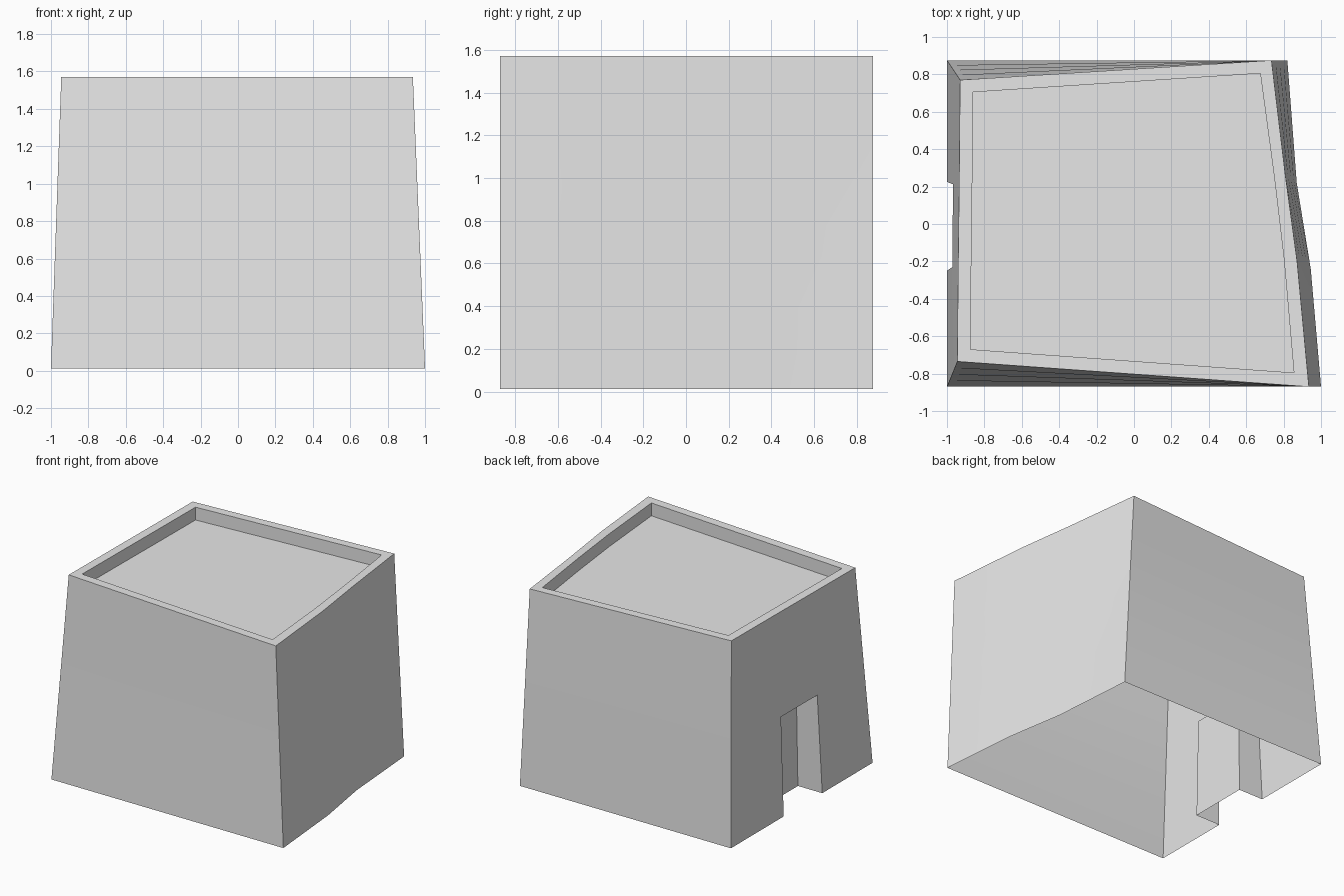
import bpy
import math
from mathutils import Vector

cube = bpy.data.objects.get("Cube")
if cube:
    bpy.data.objects.remove(cube, do_unlink=True)

# One plain grey for the whole building
grey = bpy.data.materials.new("plain_grey")
grey.use_nodes = True
COLOUR = (0.8, 0.8, 0.8, 1)
grey.diffuse_color = COLOUR
grey.node_tree.nodes["Principled BSDF"].inputs["Base Color"].default_value = COLOUR

BASE_Z, TOP_Z, ROOF_Z = 0.012, 1.57, 1.47
DOOR = 5          # outline segment holding the doorway
DOOR_T = 0.49     # doorway height as a share of the wall height
DOOR_BACK = -0.79


def ring(outline, z):
    return [Vector((x, y, z)) for x, y in outline]


def add_mesh(name, faces):
    """Make a mesh from a list of corner lists, sharing equal corners."""
    index, polys = {}, []
    for face in faces:
        polys.append([index.setdefault(tuple(round(c, 5) for c in p), len(index))
                      for p in face])
    mesh = bpy.data.meshes.new(name)
    mesh.from_pydata(list(index), [], polys)
    mesh.materials.append(grey)
    obj = bpy.data.objects.new(name, mesh)
    bpy.context.collection.objects.link(obj)
    bpy.ops.object.select_all(action='DESELECT')
    obj.select_set(True)
    bpy.context.view_layer.objects.active = obj
    bpy.ops.object.shade_smooth_by_angle(angle=math.radians(20))
    return obj


def band(low, high, skip=None):
    """Closed strip of quads between two outlines."""
    n = len(low)
    return [(low[i], low[(i + 1) % n], high[(i + 1) % n], high[i])
            for i in range(n) if i != skip]


# Outlines, anticlockwise from the front right corner
base = ring([(1, -0.87), (0.945, -0.24), (0.87, 0.22), (0.82, 0.875),
             (-1, 0.875), (-1, 0.225), (-1, -0.25), (-1, -0.87)], BASE_Z)
top = ring([(0.935, -0.87), (0.872, -0.2), (0.808, 0.27), (0.735, 0.875),
            (-0.93, 0.77), (-0.935, 0.2), (-0.94, -0.21), (-0.945, -0.735)], TOP_Z)
inner = ring([(0.855, -0.795), (0.803, -0.2), (0.75, 0.25), (0.675, 0.805),
              (-0.86, 0.705), (-0.865, 0.2), (-0.87, -0.21), (-0.875, -0.67)], TOP_Z)
roof_edge = ring([p.xy for p in inner], ROOF_Z)


def level(t):
    return [b.lerp(p, t) for b, p in zip(base, top)]


# Tapered walls, open below and at the doorway
steps = [0, DOOR_T / 2, DOOR_T, (1 + DOOR_T) / 2, 1]
walls = []
for t0, t1 in zip(steps, steps[1:]):
    walls += band(level(t0), level(t1), DOOR if t1 <= DOOR_T else None)
add_mesh("walls", walls)

# Parapet rim and its inner drop
add_mesh("parapet", band(top, inner) + band(inner, roof_edge))

# Sunken flat roof
add_mesh("roof", [roof_edge])

# Doorway recess: two jambs, a lintel and the back panel
lintel = level(DOOR_T)
front = [base[DOOR], lintel[DOOR], lintel[DOOR + 1], base[DOOR + 1]]
back = [Vector((DOOR_BACK, p.y, p.z if p.z > BASE_Z else 0)) for p in front]
reveal = [(front[i], back[i], back[i + 1], front[i + 1]) for i in range(3)]
add_mesh("doorway", reveal + [back[::-1]])
